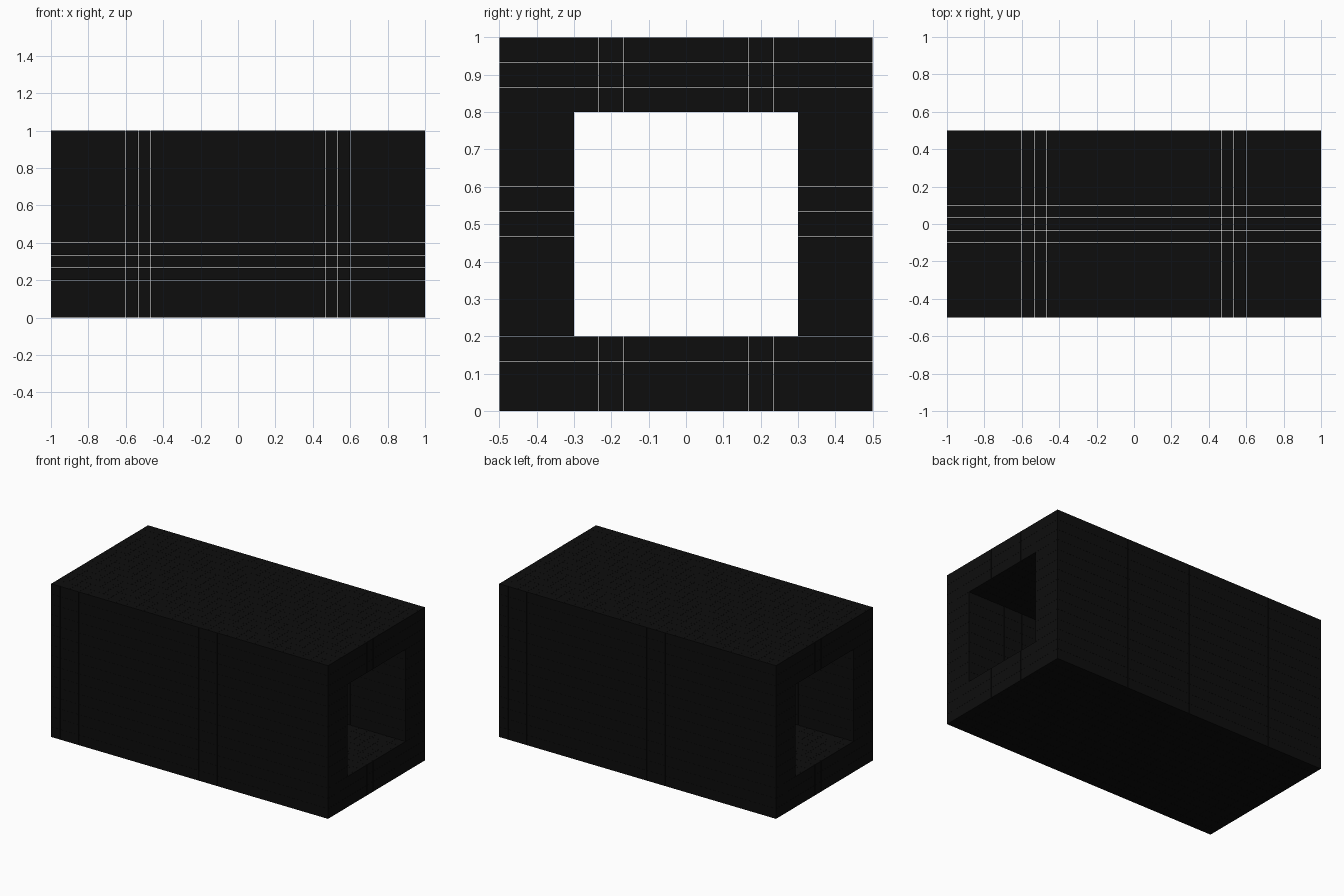
import bpy, bmesh
from mathutils import Matrix, Vector

if "Cube" in bpy.data.objects:
    bpy.data.objects.remove(bpy.data.objects["Cube"])

CELL = 1 / 15      # block pitch
SIZE = CELL - 0.0006  # block edge, leaving a hairline joint
N, WALL, LENGTH = 15, 3, 30

black = bpy.data.materials.new("black")
black.diffuse_color = (0.004, 0.004, 0.004, 1)
black.use_nodes = True
black.node_tree.nodes["Principled BSDF"].inputs["Base Color"].default_value = black.diffuse_color

# One square ring of blocks around the tunnel opening
bm = bmesh.new()
for j in range(N):
    for k in range(N):
        if WALL <= j < N - WALL and WALL <= k < N - WALL:
            continue
        pos = Vector((-1 + CELL / 2, -0.5 + (j + 0.5) * CELL, (k + 0.5) * CELL))
        bmesh.ops.create_cube(bm, size=SIZE, matrix=Matrix.Translation(pos))
mesh = bpy.data.meshes.new("block_tunnel")
bm.to_mesh(mesh)
bm.free()
mesh.materials.append(black)
tunnel = bpy.data.objects.new("block_tunnel", mesh)
bpy.context.collection.objects.link(tunnel)

# Repeat the ring along the tunnel
rings = tunnel.modifiers.new("rings", 'ARRAY')
rings.count = LENGTH
rings.use_relative_offset = False
rings.use_constant_offset = True
rings.constant_offset_displace = (CELL, 0, 0)
